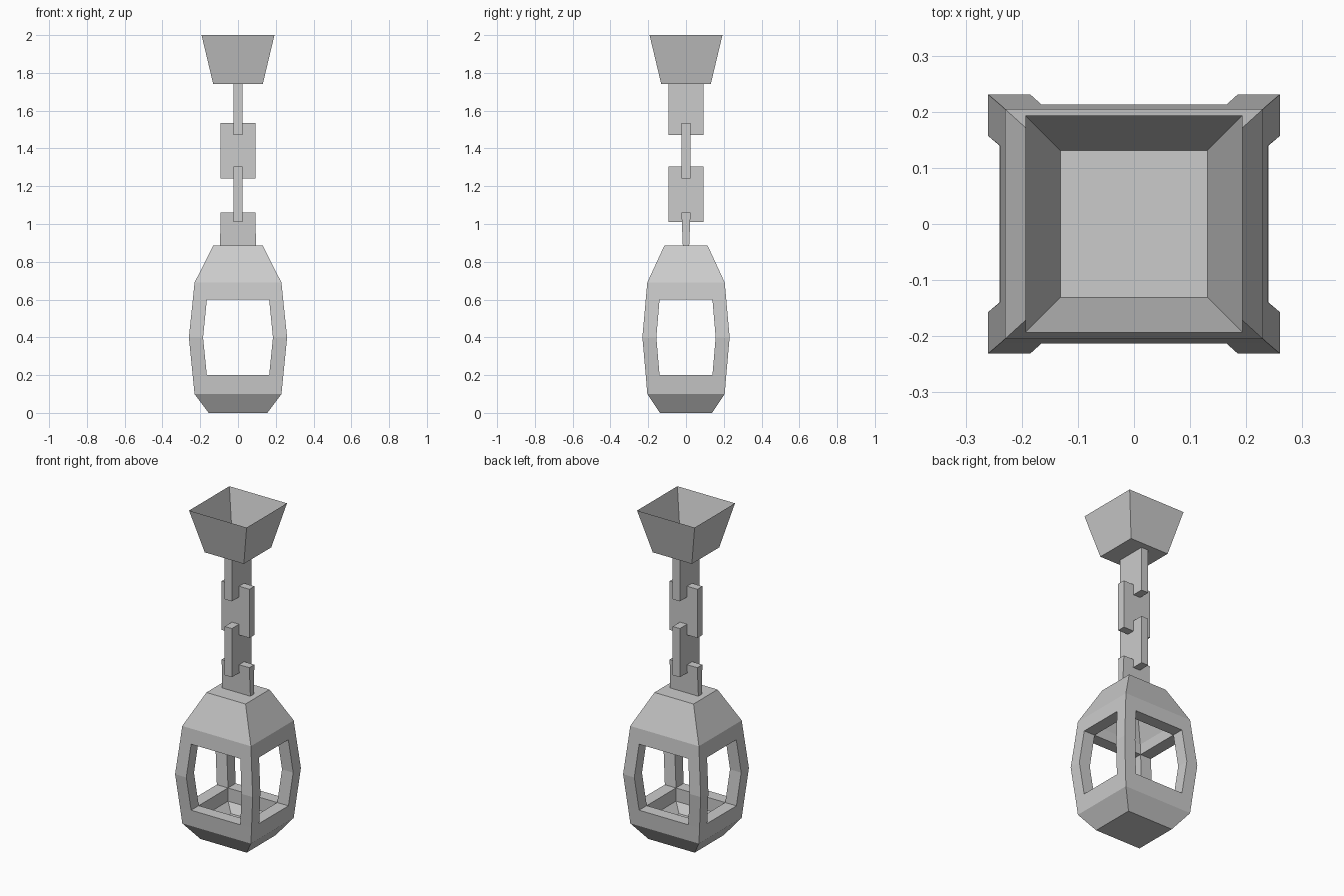
import bpy, bmesh

if "Cube" in bpy.data.objects:
    bpy.data.objects.remove(bpy.data.objects["Cube"])


def loft(name, rings, cap_start=True, cap_end=True):
    """Skin a stack of rectangles given as (x0, x1, y0, y1, z)."""
    bm = bmesh.new()
    loops = [[bm.verts.new(p) for p in ((a, c, z), (b, c, z), (b, d, z), (a, d, z))]
             for a, b, c, d, z in rings]
    for lo, hi in zip(loops, loops[1:]):
        for i in range(4):
            j = (i + 1) % 4
            bm.faces.new((lo[i], lo[j], hi[j], hi[i]))
    if cap_start:
        bm.faces.new(loops[0][::-1])
    if cap_end:
        bm.faces.new(loops[-1])
    me = bpy.data.meshes.new(name)
    bm.to_mesh(me)
    bm.free()
    ob = bpy.data.objects.new(name, me)
    bpy.context.collection.objects.link(ob)
    return ob


def centred(rings):
    return [(-x, x, -y, y, z) for x, y, z in rings]


# Open ceiling cup
loft("ceiling_cup", centred([(.131, .131, 1.74), (.193, .193, 2.0)]), cap_end=False)

# Interlocking flat chain links
W, T = .093, .024
loft("chain_link_1", centred([(T, W, 1.47), (T, W, 1.74)]))
loft("chain_link_2", centred([(W, T, 1.24), (W, T, 1.535)]))
loft("chain_link_3", centred([(T, W, 1.01), (T, W, 1.305)]))
loft("lantern_hanger", centred([(.095, .017, .885), (W, .022, 1.01), (W, T, 1.06)]))

# Lantern base: outer wall, sill, then hollow inside
loft("lantern_base", centred([(.155, .138, 0), (.23, .205, .1), (.24, .213, .2),
                              (.165, .14, .2), (.165, .14, .12), (.12, .105, .07)]))

# Lantern roof: hollow inside, lintel, then outer wall
loft("lantern_roof", centred([(.095, .082, .82), (.16, .137, .66), (.165, .14, .6),
                              (.239, .213, .6), (.23, .205, .69), (.131, .115, .885)]))

# Four bowed corner posts
for sx in (-1, 1):
    for sy in (-1, 1):
        rings = []
        for xi, xo, yi, yo, z in ((.165, .24, .14, .213, .2),
                                  (.185, .26, .157, .231, .4),
                                  (.165, .239, .14, .213, .6)):
            rings.append((*sorted((sx * xi, sx * xo)), *sorted((sy * yi, sy * yo)), z))
        loft("corner_post", rings, False, False)
